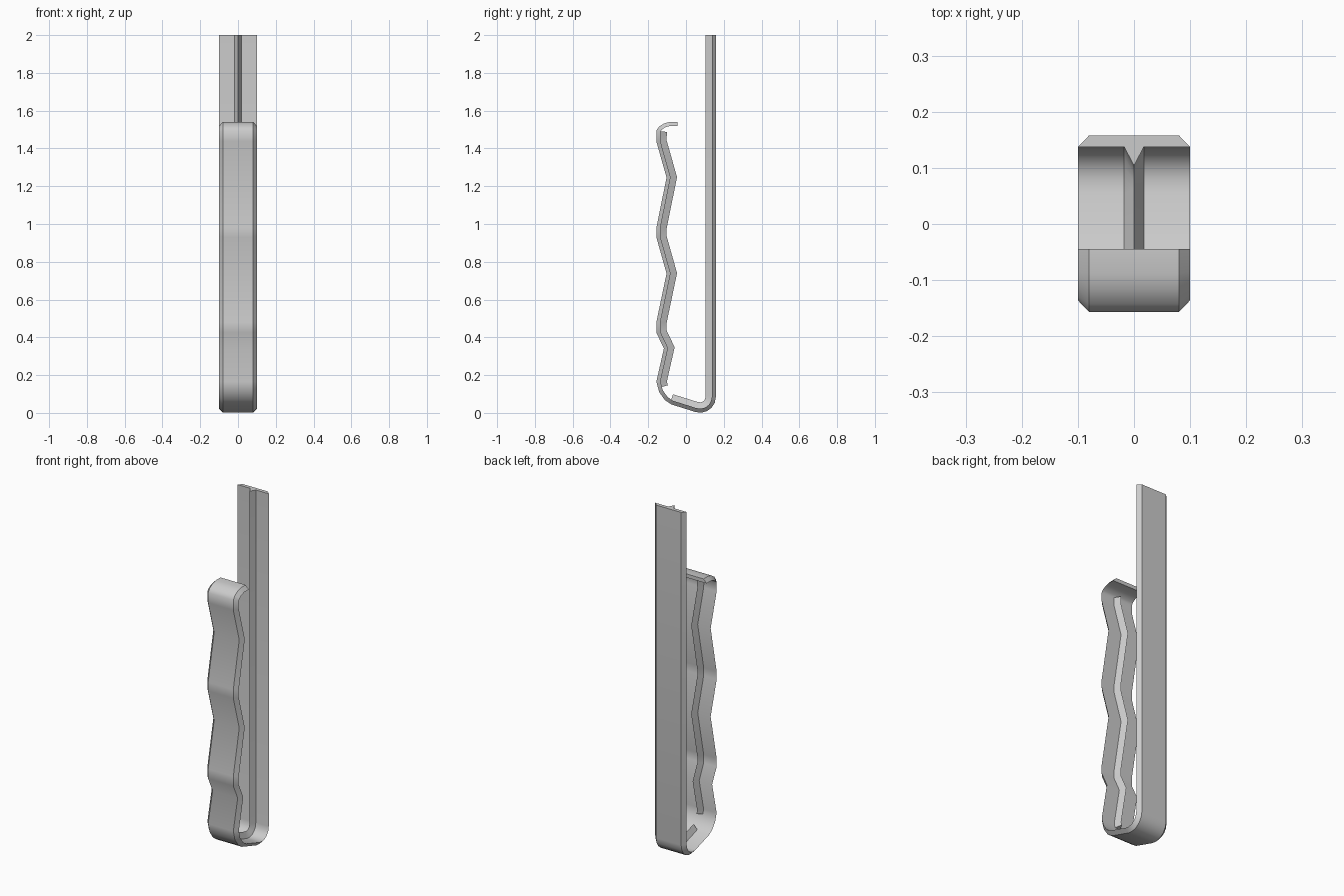
import bpy, bmesh, math
from mathutils import Vector

if "Cube" in bpy.data.objects:
    bpy.data.objects.remove(bpy.data.objects["Cube"])


def sweep(name, path, section):
    """Sweep a closed (x, inward depth) section along a path of (y, z) points."""
    pts = [Vector(p) for p in path]
    dirs = [(b - a).normalized() for a, b in zip(pts, pts[1:])]
    bm = bmesh.new()
    rings = []
    for i, p in enumerate(pts):
        d0, d1 = dirs[max(i - 1, 0)], dirs[min(i, len(dirs) - 1)]
        n0, n1 = Vector((-d0.y, d0.x)), Vector((-d1.y, d1.x))
        m = (n0 + n1).normalized()
        m /= m.dot(n0)                      # mitre keeps thickness constant
        rings.append([bm.verts.new((x, p.x + m.x * d, p.y + m.y * d))
                      for x, d in section])
    k = len(section)
    for a, b in zip(rings, rings[1:]):
        for j in range(k):
            bm.faces.new((a[j], a[(j + 1) % k], b[(j + 1) % k], b[j]))
    bm.faces.new(rings[0])
    bm.faces.new(rings[-1])
    bmesh.ops.recalc_face_normals(bm, faces=bm.faces)
    me = bpy.data.meshes.new(name)
    bm.to_mesh(me)
    bm.free()
    ob = bpy.data.objects.new(name, me)
    bpy.context.collection.objects.link(ob)
    bpy.ops.object.select_all(action='DESELECT')
    ob.select_set(True)
    bpy.context.view_layer.objects.active = ob
    bpy.ops.object.shade_smooth_by_angle(angle=math.radians(40))
    return ob


# Outer profile, from the top hook down the wavy front and up the back
hook = [(-0.045, 1.54), (-0.088, 1.54), (-0.117, 1.532), (-0.143, 1.515), (-0.157, 1.495)]
waves = [(-0.157, 1.437), (-0.103, 1.246), (-0.157, 0.98), (-0.157, 0.93),
         (-0.103, 0.738), (-0.157, 0.48), (-0.157, 0.425), (-0.117, 0.341),
         (-0.157, 0.165)]
front_bend = [(-0.142, 0.11), (-0.112, 0.068), (-0.078, 0.045)]
back_bend = []
for i in range(6):
    a = math.radians(-107 + 107 * i / 5)
    back_bend.append((0.075 + 0.083 * math.cos(a), 0.084 + 0.083 * math.sin(a)))
top = [(0.158, 2.0)]

# Strip with chamfered outer edges
strip = [(-0.08, 0), (0.08, 0), (0.1, 0.021), (-0.1, 0.021)]
sweep("clip_strip", hook + waves + front_bend + back_bend + top, strip)

# Triangular stiffening ribs on the inner face
rib = [(-0.018, 0.02), (0.018, 0.02), (0, 0.054)]
sweep("front_rib", [(-0.155, 1.49)] + waves + [(-0.148, 0.132)], rib)
sweep("back_rib", [(-0.085, 0.047)] + back_bend + top, rib)
